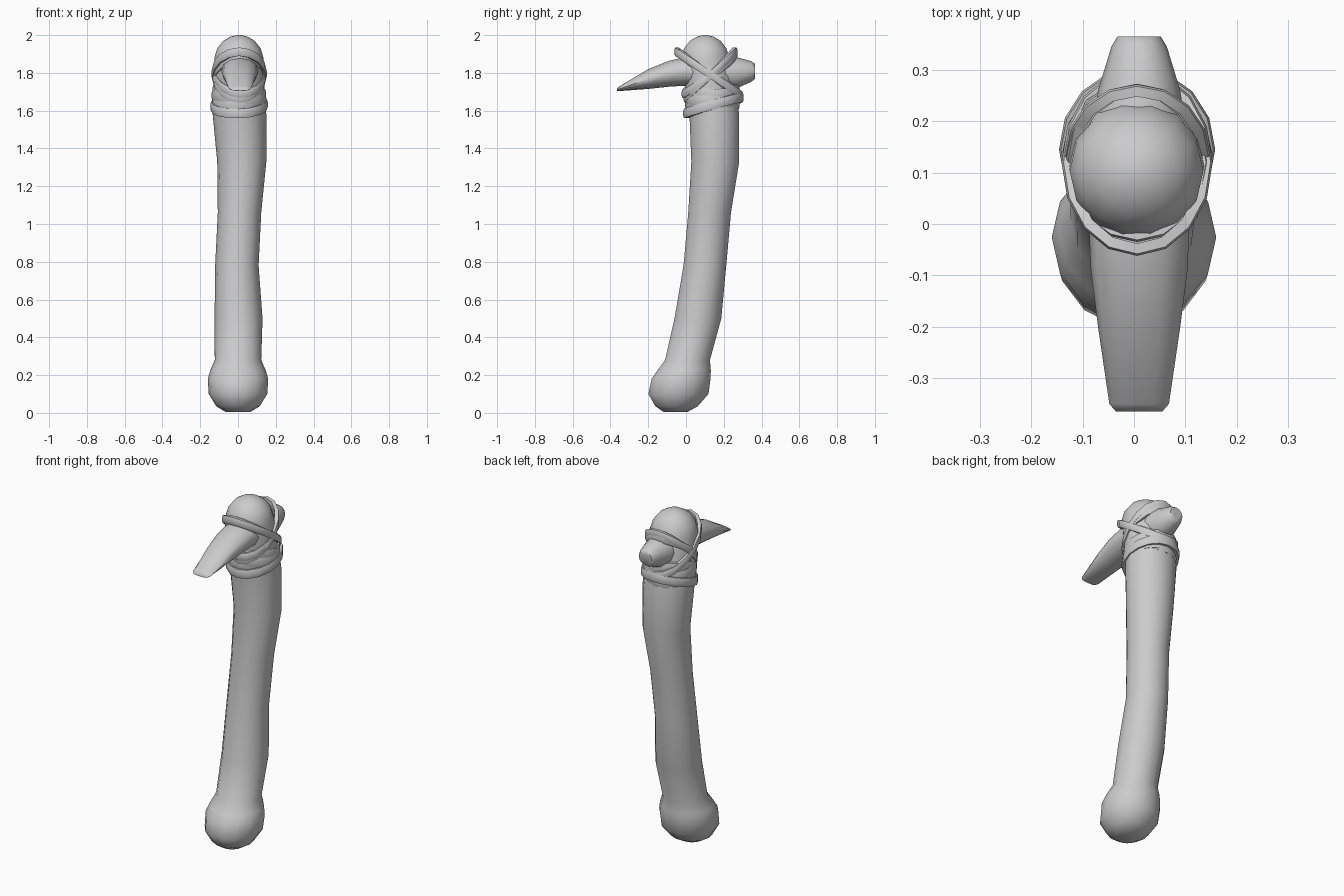
import bpy, bmesh
from math import sin, cos, pi
from mathutils import Vector


def finish(name, bm, angle):
    bmesh.ops.recalc_face_normals(bm, faces=bm.faces)
    me = bpy.data.meshes.new(name)
    bm.to_mesh(me)
    bm.free()
    ob = bpy.data.objects.new(name, me)
    bpy.context.collection.objects.link(ob)
    bpy.ops.object.select_all(action='DESELECT')
    ob.select_set(True)
    bpy.context.view_layer.objects.active = ob
    bpy.ops.object.shade_smooth_by_angle(angle=angle)
    return ob


def loft(name, rings, closed=False, angle=1.0):
    """Skin a list of equally sized point rings, capping the ends unless closed."""
    bm = bmesh.new()
    vs = [[bm.verts.new(p) for p in r] for r in rings]
    n = len(vs[0])
    pairs = list(zip(vs, vs[1:])) + ([(vs[-1], vs[0])] if closed else [])
    for a, b in pairs:
        for i in range(n):
            j = (i + 1) % n
            bm.faces.new((a[i], a[j], b[j], b[i]))
    if not closed:
        bm.faces.new(vs[0])
        bm.faces.new(vs[-1])
    return finish(name, bm, angle)


def circle(n):
    return [(cos(2 * pi * i / n), sin(2 * pi * i / n)) for i in range(n)]


# Bone handle: z, centre x, centre y, radius x, radius y
bone = [(0.005, 0, -0.055, .065, .065), (0.035, 0, -0.05, .115, .115),
        (0.10, 0, -0.04, .155, .163), (0.18, 0, -0.026, .16, .16),
        (0.225, 0, -0.01, .147, .145), (0.28, 0, 0.008, .123, .122),
        (0.50, 0.003, 0.063, .127, .127), (0.78, -0.006, 0.10, .115, .116),
        (1.06, 0.008, 0.125, .115, .116), (1.33, 0.02, 0.155, .13, .13),
        (1.58, 0.008, 0.15, .142, .135), (1.75, 0.006, 0.125, .132, .133),
        (1.88, 0.005, 0.103, .13, .13), (1.93, 0.005, 0.102, .115, .115),
        (1.97, 0.005, 0.102, .083, .083), (1.992, 0.005, 0.102, .045, .045),
        (2.0, 0.005, 0.102, .012, .012)]
loft("bone_handle", [[(cx + rx * c, cy + ry * s, z) for c, s in circle(14)]
                     for z, cx, cy, rx, ry in bone])

# Stone blade through the head: y, bottom z, top z, half width
stone = [(-0.365, 1.705, 1.716, .045), (-0.35, 1.704, 1.73, .058),
         (-0.20, 1.715, 1.82, .08), (-0.09, 1.727, 1.864, .094),
         (0.0, 1.732, 1.885, .098), (0.14, 1.715, 1.895, .098),
         (0.26, 1.715, 1.885, .08), (0.345, 1.752, 1.862, .054),
         (0.365, 1.768, 1.848, .042)]
loft("stone_blade", [[(0.01 + w * c, y, (lo + hi) / 2 + (hi - lo) / 2 * s)
                      for c, s in circle(12)] for y, lo, hi, w in stone])


# Leather straps: tilted flat bands around the head
def strap(name, cy, rx, ry, z_front, z_back, roll=0.0, h=0.045, t=0.024):
    rings = []
    for c, s in circle(16):
        z = (z_front + z_back) / 2 + (z_back - z_front) / 2 * s + roll * c
        ring = []
        for dr, dz in ((-t, -h / 2), (-.004, -h / 2), (0, -h / 4),
                       (0, h / 4), (-.004, h / 2), (-t, h / 2)):
            ring.append(Vector((0.006 + (rx + dr) * c, cy + (ry + dr) * s, z + dz)))
        rings.append(ring)
    loft(name, rings, closed=True, angle=0.6)


strap("lower_strap", 0.145, .152, .16, 1.585, 1.67, .005, h=.05)
strap("cross_strap_down", 0.12, .147, .182, 1.912, 1.68)
strap("cross_strap_up", 0.13, .143, .142, 1.665, 1.912)

# Inner wrapping layers beneath the crossing straps
for i, (zf, zb, roll, r) in enumerate([(1.635, 1.69, .015, .142),
                                       (1.67, 1.66, -.015, .145),
                                       (1.70, 1.64, .012, .142),
                                       (1.66, 1.72, -.02, .14)]):
    strap(f"inner_wrap_{i + 1}", 0.14, r, r + .002, zf, zb, roll, h=.06)
strap("inner_cross_down", 0.12, .138, .155, 1.88, 1.70, .01)
strap("inner_cross_up", 0.125, .138, .148, 1.69, 1.89, -.01)
